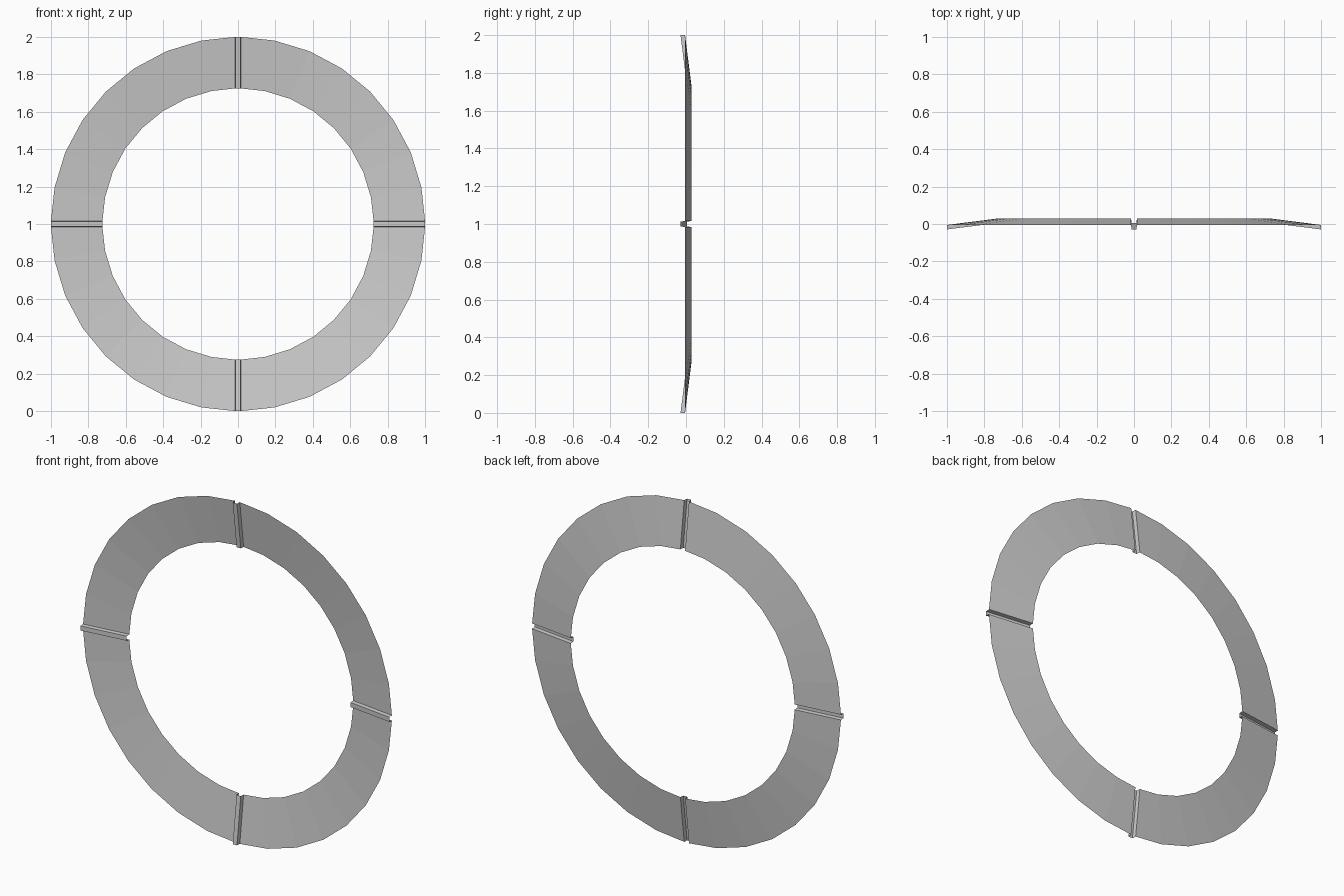
import bpy
import bmesh
import math

default = bpy.data.objects.get("Cube")
if default:
    bpy.data.objects.remove(default)

OUTER, INNER = 1.0, 0.725          # ring radii
Y_OUTER, Y_INNER = -0.005, 0.03    # shallow dish: inner rim lies further back
RIB_TOP, RIB_BASE = 0.0155, 0.0135   # half widths of the pressed rib
RIB_DEPTH = 0.024
SIDES = 32

steel = bpy.data.materials.new("light_grey")
colour = (0.6, 0.6, 0.6, 1)
steel.diffuse_color = colour
steel.use_nodes = True
steel.node_tree.nodes["Principled BSDF"].inputs["Base Color"].default_value = colour


def rim_points(radius, y):
    """One closed rim: each quarter has a square channel, then a plain arc."""
    points = []
    quarter = [(-RIB_TOP, 0), (-RIB_BASE, -RIB_DEPTH),
               (RIB_BASE, -RIB_DEPTH), (RIB_TOP, 0)]
    section = [(x, radius, y + dy) for x, dy in quarter]
    for k in range(1, SIDES // 4):
        a = math.tau * k / SIDES
        section.append((radius * math.sin(a), radius * math.cos(a), y))
    for q in range(4):
        c, s = round(math.cos(q * math.pi / 2)), round(math.sin(q * math.pi / 2))
        points += [(x * c + z * s, depth, 1 + z * c - x * s) for x, z, depth in section]
    return points


# Thin dished ring with four ribs pressed towards the front
bm = bmesh.new()
outer = [bm.verts.new(p) for p in rim_points(OUTER, Y_OUTER)]
inner = [bm.verts.new(p) for p in rim_points(INNER, Y_INNER)]
count = len(outer)
for i in range(count):
    j = (i + 1) % count
    bm.faces.new((outer[i], inner[i], inner[j], outer[j]))

mesh = bpy.data.meshes.new("ribbed_ring")
bm.to_mesh(mesh)
bm.free()
mesh.materials.append(steel)
ring = bpy.data.objects.new("ribbed_ring", mesh)
bpy.context.collection.objects.link(ring)
